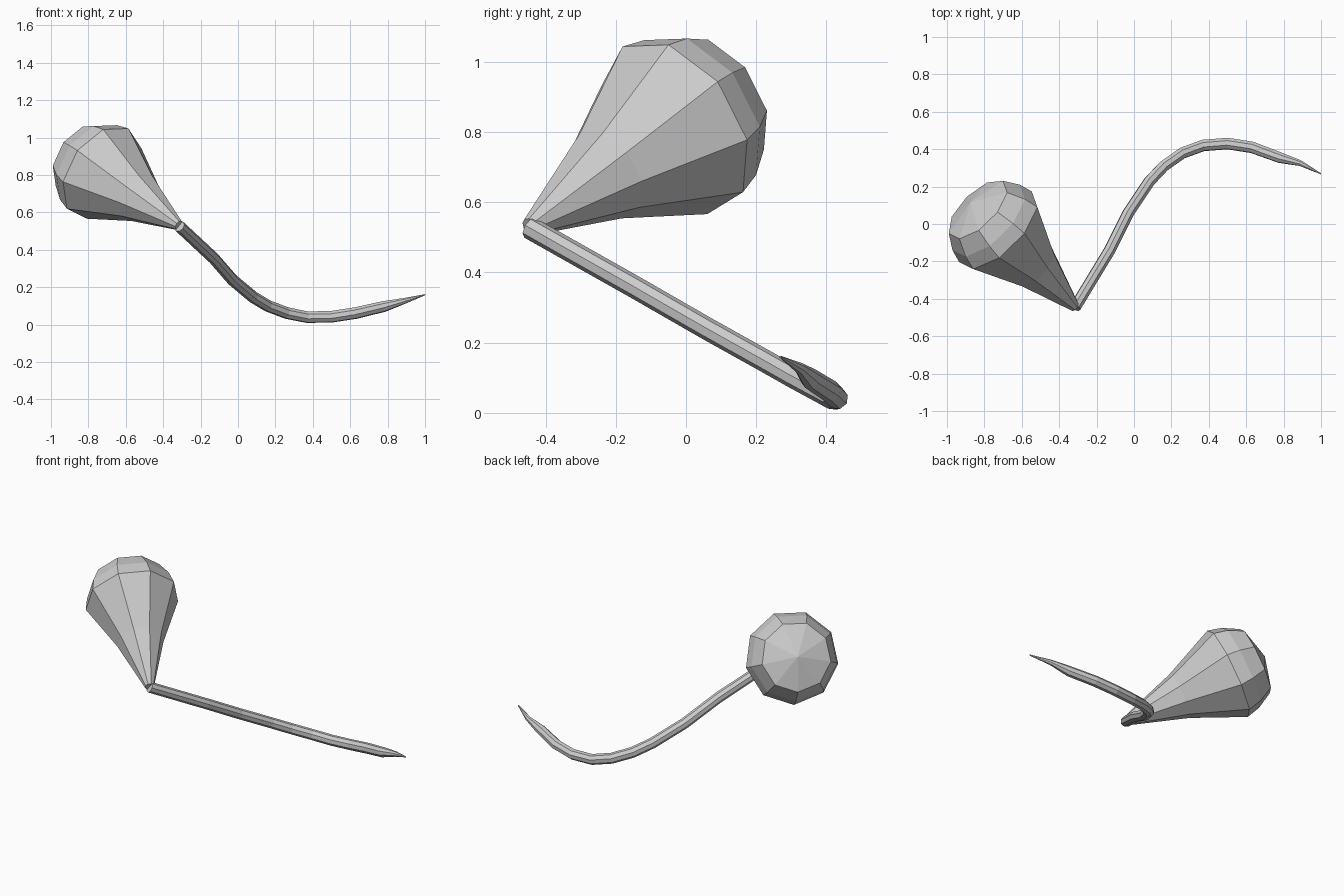
import bpy, bmesh, math
from mathutils import Vector

if "Cube" in bpy.data.objects:
    bpy.data.objects.remove(bpy.data.objects["Cube"])


def loft(name, points, radii, sides, ref, start_angle=0.0):
    """Flat-shaded tube of rings along a path; a zero radius makes a pole."""
    pts = [Vector(p) for p in points]
    bm = bmesh.new()
    rings = []
    for i, (p, r) in enumerate(zip(pts, radii)):
        t = (pts[min(i + 1, len(pts) - 1)] - pts[max(i - 1, 0)]).normalized()
        a = (ref - t * ref.dot(t)).normalized()
        b = t.cross(a)
        if r == 0:
            rings.append([bm.verts.new(p)] * sides)
            continue
        ring = []
        for k in range(sides):
            ang = start_angle + 2 * math.pi * k / sides
            ring.append(bm.verts.new(p + r * (a * math.cos(ang) + b * math.sin(ang))))
        rings.append(ring)
    for lo, hi in zip(rings, rings[1:]):
        for k in range(sides):
            j = (k + 1) % sides
            if hi[k] is hi[j]:
                bm.faces.new((lo[k], lo[j], hi[k]))
            else:
                bm.faces.new((lo[k], lo[j], hi[j], hi[k]))
    for ring in (rings[0], rings[-1]):
        if ring[0] is not ring[1]:
            bm.faces.new(ring)
    bmesh.ops.recalc_face_normals(bm, faces=bm.faces)
    mesh = bpy.data.meshes.new(name)
    bm.to_mesh(mesh)
    bm.free()
    obj = bpy.data.objects.new(name, mesh)
    bpy.context.collection.objects.link(obj)
    return obj


# Balloon bulb: nine-sided teardrop leaning back and to the left
axis = Vector((-0.634, 0.638, 0.436)).normalized()
neck = Vector((-0.315, -0.445, 0.53))
profile = [(0.0, 0.027), (0.34, 0.138), (0.65, 0.275), (0.73, 0.255),
           (0.82, 0.205), (0.88, 0.0)]
loft("balloon", [neck + axis * s for s, r in profile], [r for s, r in profile],
     9, Vector((0.29, -0.333, 0.896)), math.radians(20))

# Curling string, lying in a tilted plane, tapered at the free end
path = [(-0.315, -0.445, 0.527), (-0.13, -0.14, 0.355), (-0.03, 0.06, 0.24),
        (0.08, 0.225, 0.148), (0.16, 0.31, 0.1), (0.26, 0.38, 0.062),
        (0.37, 0.42, 0.04), (0.5, 0.43, 0.042), (0.63, 0.41, 0.062),
        (0.78, 0.355, 0.097), (0.89, 0.325, 0.127), (1.0, 0.268, 0.16)]
loft("string", path, [0.032] * 9 + [0.03, 0.016, 0.003], 8,
     Vector((0, 0.494, 0.87)))
